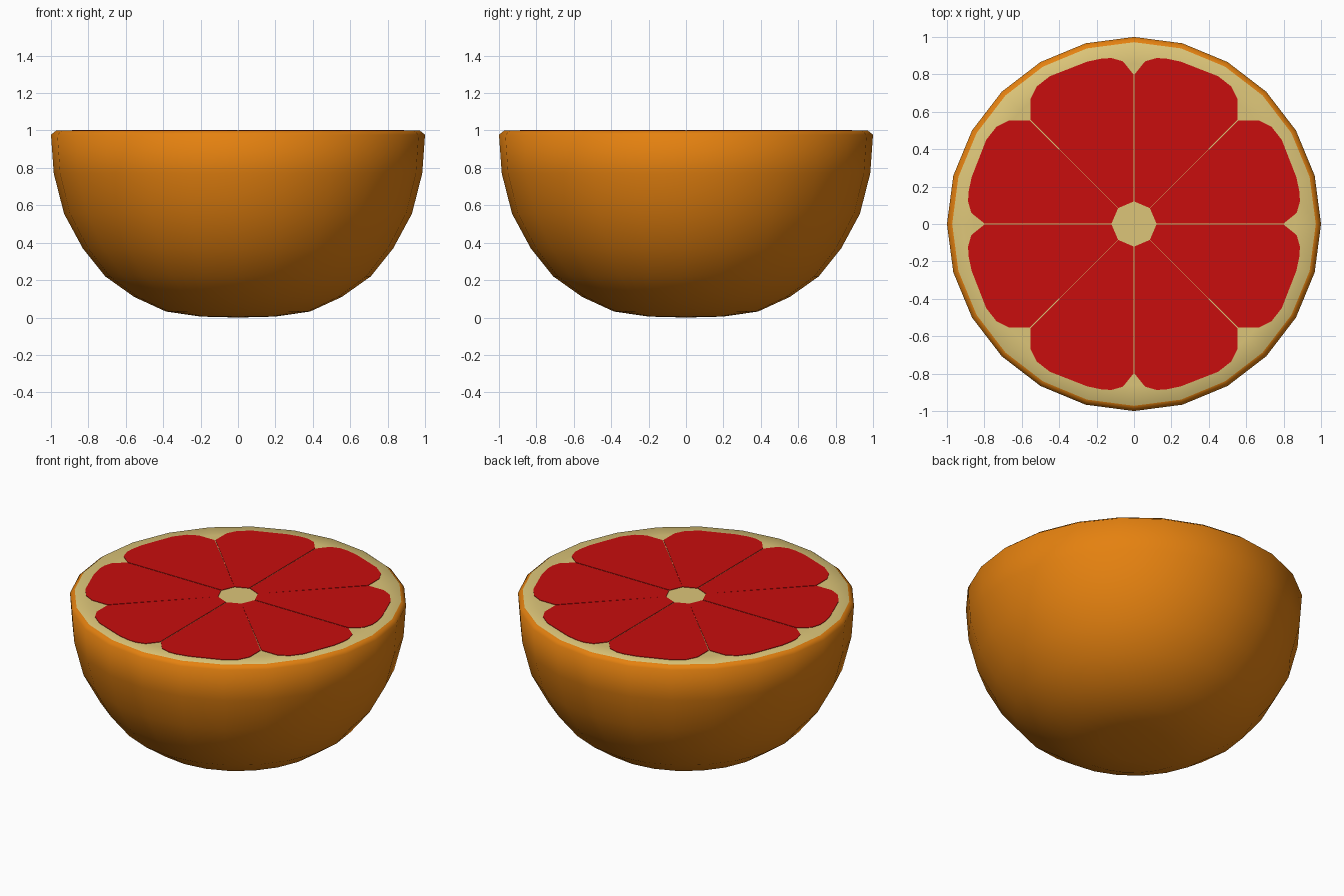
import bpy, bmesh, math
from mathutils import Matrix, Vector

if "Cube" in bpy.data.objects:
    bpy.data.objects.remove(bpy.data.objects["Cube"])


def material(name, rgb):
    m = bpy.data.materials.new(name)
    m.diffuse_color = (*rgb, 1)
    m.use_nodes = True
    m.node_tree.nodes["Principled BSDF"].inputs["Base Color"].default_value = m.diffuse_color
    return m


orange = material("orange peel", (0.78, 0.22, 0.005))
cream = material("cream pith", (0.72, 0.56, 0.19))
red = material("red flesh", (0.58, 0.004, 0.004))


def make_object(name, bm, mats):
    bmesh.ops.recalc_face_normals(bm, faces=bm.faces)
    me = bpy.data.meshes.new(name)
    bm.to_mesh(me)
    bm.free()
    ob = bpy.data.objects.new(name, me)
    for m in mats:
        me.materials.append(m)
    bpy.context.collection.objects.link(ob)
    return ob


# Rind: lathed half fruit, 24 sides, the cut face is cream pith
SIDES = 24
profile = [(0.2, 0.005), (0.385, 0.032), (0.555, 0.11), (0.71, 0.22),
           (0.83, 0.37), (0.93, 0.555), (0.985, 0.77), (1.0, 0.977),
           (0.972, 1.0), (0.86, 1.0), (0.4, 1.0)]
RIM = 8  # profile index where peel turns into pith
bm = bmesh.new()
rings = [[bm.verts.new((r * math.cos(2 * math.pi * i / SIDES),
                        r * math.sin(2 * math.pi * i / SIDES), z))
          for i in range(SIDES)] for r, z in profile]
for k in range(len(rings) - 1):
    a, b = rings[k], rings[k + 1]
    for i in range(SIDES):
        j = (i + 1) % SIDES
        f = bm.faces.new((a[i], a[j], b[j], b[i]))
        f.material_index = int(k >= RIM)
for ring, z, mat in ((rings[0], 0.0, 0), (rings[-1], 1.0, 1)):
    centre = bm.verts.new((0, 0, z))
    for i in range(SIDES):
        f = bm.faces.new((ring[i], ring[(i + 1) % SIDES], centre))
        f.material_index = mat
for f in bm.faces:
    f.smooth = True
make_object("rind_and_pith", bm, [orange, cream])

# Flesh: one 45 degree segment outline, mirrored and turned to make eight
outline = [(0.12, 0.003), (0.80, 0.003), (0.84, 0.035), (0.87, 0.06),
           (0.887, 0.12), (0.885, 0.17), (0.868, 0.25), (0.79, 0.45),
           (0.735, 0.52), (0.67, 0.553), (0.557, 0.553), (0.085, 0.085)]
swap_xy = Matrix(((0, 1, 0), (1, 0, 0), (0, 0, 1)))
for q in range(4):
    turn = Matrix.Rotation(q * math.pi / 2, 3, 'Z')
    for s, mirror in enumerate((Matrix.Identity(3), swap_xy)):
        bm = bmesh.new()
        face = bm.faces.new([bm.verts.new(turn @ mirror @ Vector((x, y, 0.998)))
                             for x, y in outline])
        top = bmesh.ops.extrude_face_region(bm, geom=[face])["geom"]
        bmesh.ops.translate(bm, vec=(0, 0, 0.005),
                            verts=[v for v in top if isinstance(v, bmesh.types.BMVert)])
        make_object(f"flesh_segment_{q * 2 + s + 1}", bm, [red])
